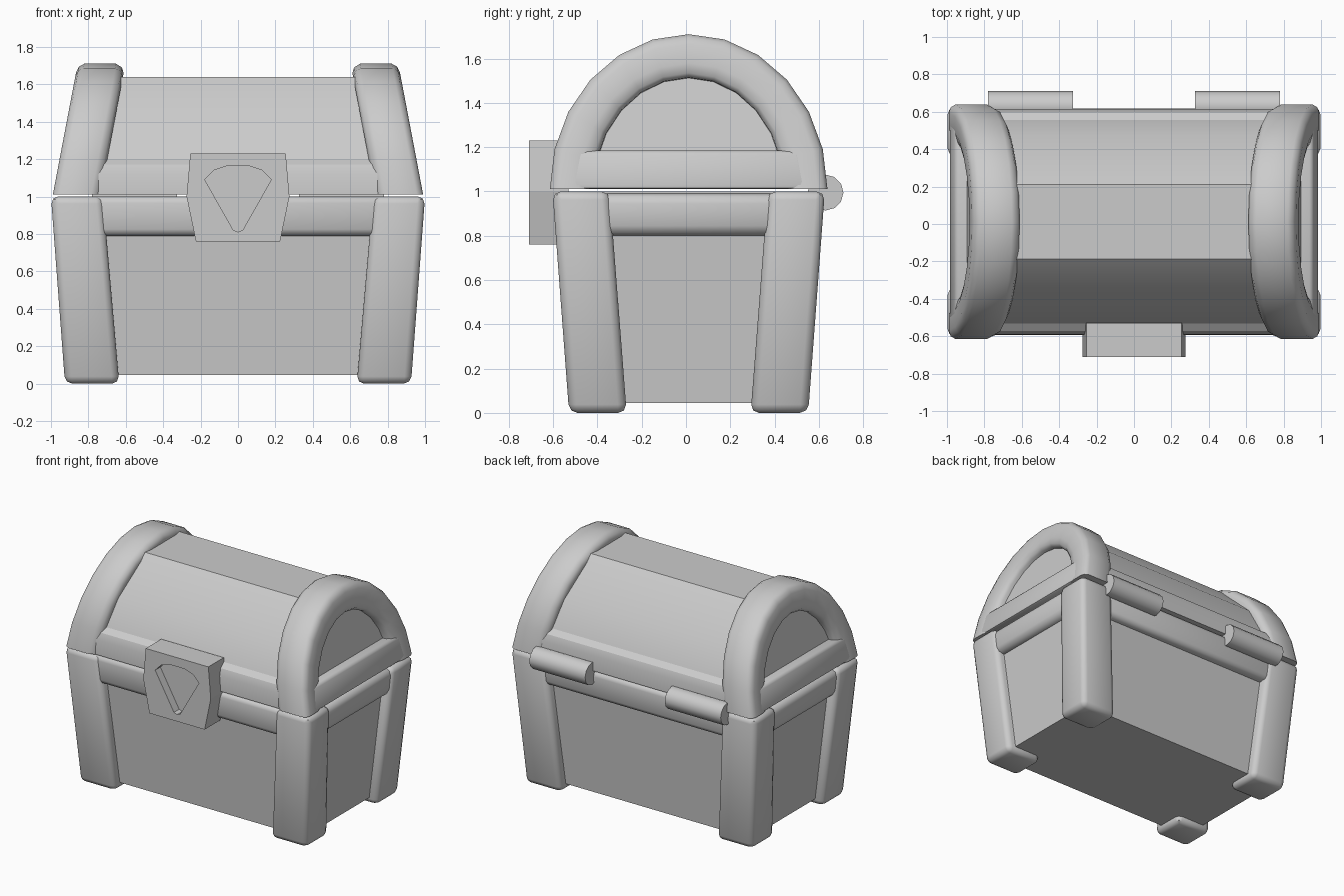
import bpy, bmesh, math

if "Cube" in bpy.data.objects:
    bpy.data.objects.remove(bpy.data.objects["Cube"])

CY = 0.012  # slight depth offset of the chest behind the lock


def loft(name, rings, bevel=0, segs=2, smooth=35, mirror="", y=CY):
    """Skin a list of closed rings, cap both ends, bevel, mirror and shade."""
    bm = bmesh.new()
    vs = [[bm.verts.new(p) for p in r] for r in rings]
    n = len(vs[0])
    for a, b in zip(vs, vs[1:]):
        for i in range(n):
            j = (i + 1) % n
            bm.faces.new((a[i], a[j], b[j], b[i]))
    bm.faces.new(vs[0])
    bm.faces.new(vs[-1])
    bmesh.ops.recalc_face_normals(bm, faces=bm.faces[:])
    if bevel:
        bmesh.ops.bevel(bm, geom=bm.edges[:], offset=bevel, segments=segs,
                        profile=0.5, affect='EDGES', clamp_overlap=True)
    me = bpy.data.meshes.new(name)
    bm.to_mesh(me)
    bm.free()
    ob = bpy.data.objects.new(name, me)
    bpy.context.collection.objects.link(ob)
    ob.location.y = y
    for o in bpy.context.selected_objects:
        o.select_set(False)
    ob.select_set(True)
    bpy.context.view_layer.objects.active = ob
    bpy.ops.object.shade_smooth_by_angle(angle=math.radians(smooth))
    if mirror:
        m = ob.modifiers.new("mirror", 'MIRROR')
        m.use_axis = ("X" in mirror, "Y" in mirror, False)
        m.use_mirror_merge = False
    return ob


def rect(x0, x1, y0, y1, z):
    return [(x0, y0, z), (x1, y0, z), (x1, y1, z), (x0, y1, z)]


# Tapered body with recessed panels
loft("body", [rect(-.863, .863, -.475, .475, .045),
              rect(-.935, .935, -.545, .545, 1.0)])

# Four corner posts
loft("corner_posts", [rect(.635, .925, -.54, -.28, 0),
                      rect(.722, 1.0, -.615, -.357, 1.0)],
     bevel=.038, smooth=50, mirror="XY")

# Rim beams at the top of the body
loft("front_back_rim", [rect(-.85, .85, -.588, -.4, .79),
                        rect(-.85, .85, -.603, -.4, 1.0)],
     bevel=.035, smooth=50, mirror="Y")
loft("side_rim", [rect(.7, .972, -.5, .5, .8),
                  rect(.7, .985, -.5, .5, .99)],
     bevel=.045, smooth=50, mirror="X")

# Lid barrel; its leaning ends form the arched side panels
LEAN, ZB = .19, 1.01
half = [(.605, ZB), (.603, 1.12), (.585, 1.17), (.545, 1.2), (.46, 1.39), (.2, 1.64)]
profile = half + [(-y, z) for y, z in reversed(half)]
loft("lid_barrel", [[(s * (.925 - LEAN * (z - ZB)), y, z) for y, z in profile]
                    for s in (-1, 1)], smooth=25)

# Arched end bands of the lid, swept along an ellipse and leaning inward
section = [(.735, .2), (.735, .05), (.75, .02), (.785, 0), (.955, 0), (.98, .015),
           (.99, .045), (.988, .13), (.975, .175), (.95, .195), (.9, .2)]
rings = []
STEPS = 12
for i in range(STEPS + 1):
    t = math.pi * i / STEPS
    ring = []
    for x, d in section:
        z = ZB + (.7 - d) * math.sin(t)
        ring.append((x - LEAN * (z - ZB), (.627 - d) * math.cos(t), z))
    rings.append(ring)
loft("lid_bands", rings, smooth=60, mirror="X")

# Lower side beams of the lid
loft("lid_side_rim", [rect(.75, .988, -.54, .54, ZB),
                      rect(.75, .957, -.5, .5, 1.185)],
     bevel=.02, smooth=50, mirror="X")

# Lock plate with a fan-shaped pocket
plate = [(-.225, .76), (.225, .76), (.275, 1.0), (.255, 1.23), (-.255, 1.23), (-.275, 1.0)]
lock = loft("lock", [[(x, y, z) for x, z in plate] for y in (-.71, -.53)], smooth=10, y=0)
fan = [(-.025, .82), (0, .81), (.025, .82), (.178, 1.09), (.13, 1.14), (.06, 1.163),
       (-.06, 1.163), (-.13, 1.14), (-.178, 1.09)]
cutter = loft("pocket_cutter", [[(x, y, z) for x, z in fan] for y in (-.8, -.65)],
              smooth=10, y=0)
cut = lock.modifiers.new("pocket", 'BOOLEAN')
cut.operation, cut.solver, cut.object = 'DIFFERENCE', 'EXACT', cutter
bpy.context.view_layer.objects.active = lock
bpy.ops.object.modifier_apply(modifier=cut.name)
bpy.data.objects.remove(cutter)

# Two hinge barrels at the back
circle = [(.63 + .081 * math.cos(a * math.pi / 6), .995 + .081 * math.sin(a * math.pi / 6))
          for a in range(12)]
loft("hinges", [[(x, y, z) for y, z in circle] for x in (.325, .78)],
     smooth=35, mirror="X", y=0)
